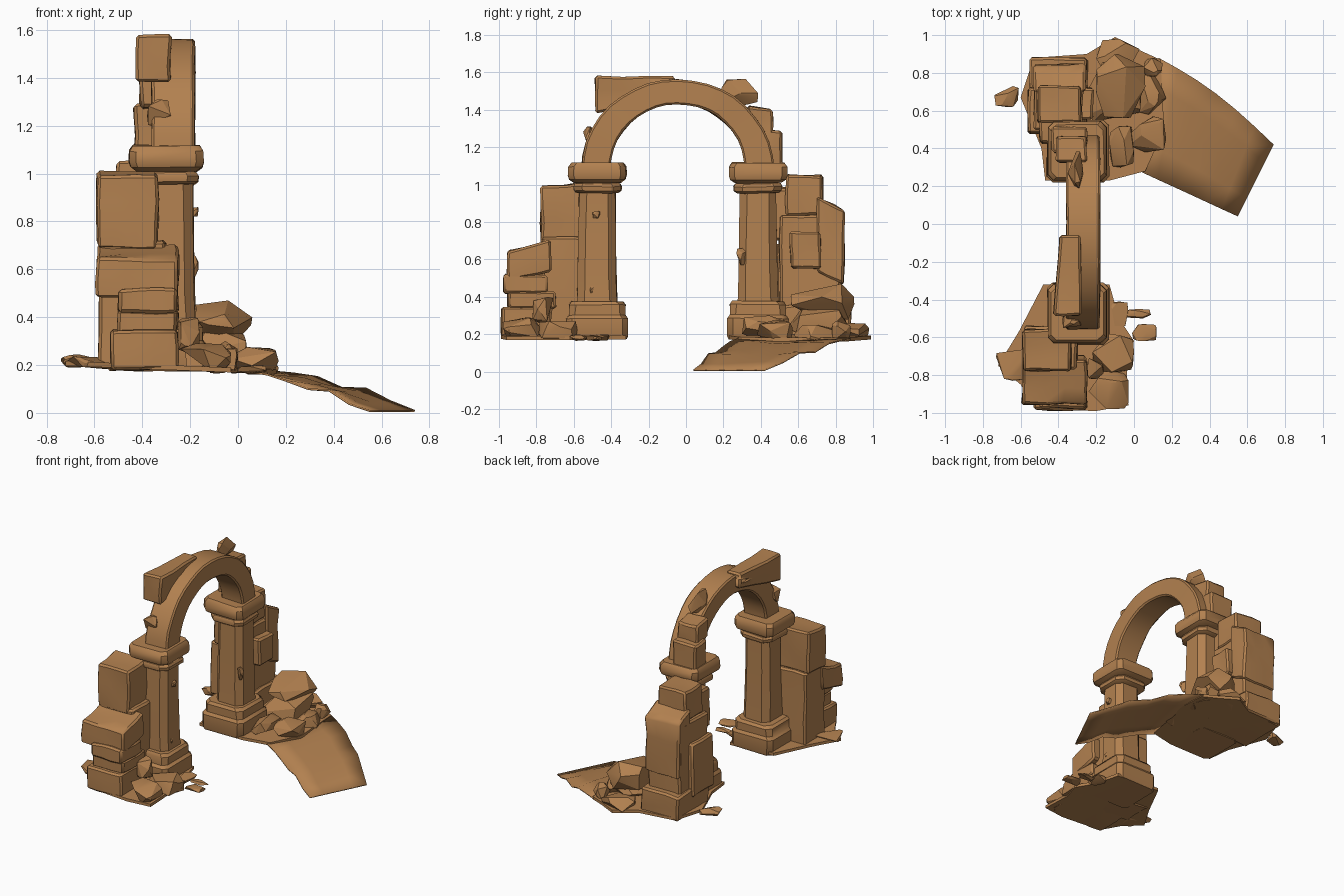
import bpy, bmesh, math, random
from mathutils import Vector, noise

if "Cube" in bpy.data.objects:
    bpy.data.objects.remove(bpy.data.objects["Cube"])

stone = bpy.data.materials.new("warm sandstone")
stone.diffuse_color = (0.45, 0.22, 0.08, 1)
stone.use_nodes = True
stone.node_tree.nodes["Principled BSDF"].inputs["Base Color"].default_value = stone.diffuse_color


def finish(bm, name, angle=35):
    bmesh.ops.recalc_face_normals(bm, faces=bm.faces[:])
    me = bpy.data.meshes.new(name)
    bm.to_mesh(me)
    bm.free()
    ob = bpy.data.objects.new(name, me)
    me.materials.append(stone)
    bpy.context.collection.objects.link(ob)
    bpy.context.view_layer.objects.active = ob
    ob.select_set(True)
    bpy.ops.object.shade_smooth_by_angle(angle=math.radians(angle))
    ob.select_set(False)
    return ob


def roughen(bm, amount):
    for v in bm.verts:
        v.co += noise.noise_vector(v.co * 7) * amount


def block(name, x0, x1, y0, y1, z0, z1, rough=0.012, bevel=0.012, tilt=(0, 0)):
    """Worn stone block; tilt shifts z along x and y."""
    bm = bmesh.new()
    bmesh.ops.create_cube(bm, size=1)
    c = Vector(((x0 + x1) / 2, (y0 + y1) / 2, (z0 + z1) / 2))
    for v in bm.verts:
        v.co = Vector((v.co.x * (x1 - x0), v.co.y * (y1 - y0), v.co.z * (z1 - z0)))
        v.co.z += v.co.x * tilt[0] + v.co.y * tilt[1]
        v.co += c
    bmesh.ops.bevel(bm, geom=bm.edges[:], offset=bevel, segments=1, affect='EDGES')
    long_edges = [e for e in bm.edges if e.calc_length() > 0.08]
    bmesh.ops.subdivide_edges(bm, edges=long_edges, cuts=2, use_grid_fill=True)
    roughen(bm, rough)
    return finish(bm, name)


def rock(name, x0, x1, y0, y1, z0, z1, seed, n=16):
    """Angular boulder: hull of random points stretched to the given box."""
    rnd = random.Random(seed)
    bm = bmesh.new()
    pts = []
    for i in range(n):
        p = Vector([rnd.gauss(0, 1) for _ in range(3)]).normalized()
        m = max(abs(a) for a in p)
        pts.append(p / m ** 0.7)
    lo = [min(p[k] for p in pts) for k in range(3)]
    hi = [max(p[k] for p in pts) for k in range(3)]
    a, b = (x0, y0, z0), (x1, y1, z1)
    for p in pts:
        bm.verts.new([a[k] + (p[k] - lo[k]) / (hi[k] - lo[k]) * (b[k] - a[k]) for k in range(3)])
    r = bmesh.ops.convex_hull(bm, input=bm.verts[:])
    bmesh.ops.delete(bm, geom=[v for v in r['geom_interior'] if isinstance(v, bmesh.types.BMVert)], context='VERTS')
    return finish(bm, name, 20)


def loft(name, cx, cy, rings):
    """Stack of chamfered squares: (half width, chamfer, z)."""
    bm = bmesh.new()
    prev = None
    for h, c, z in rings:
        k = h - c
        pts = [(h, -k), (h, k), (k, h), (-k, h), (-h, k), (-h, -k), (-k, -h), (k, -h)]
        ring = [bm.verts.new((cx + x, cy + y, z)) for x, y in pts]
        if prev:
            for i in range(8):
                bm.faces.new((prev[i], prev[(i + 1) % 8], ring[(i + 1) % 8], ring[i]))
        else:
            bm.faces.new(ring)
        prev = ring
    bm.faces.new(prev)
    roughen(bm, 0.006)
    return finish(bm, name)


def floor(name, pts):
    """Thin broken ground slab that slopes gently toward +x."""
    bm = bmesh.new()
    f = bm.faces.new([bm.verts.new((x, y, 0.168 - 0.04 * x)) for x, y in pts])
    ex = bmesh.ops.extrude_face_region(bm, geom=[f])
    for v in ex['geom']:
        if isinstance(v, bmesh.types.BMVert):
            v.co.z += 0.02
    return finish(bm, name)


# Columns: plinth, shaft, neck roll and capital
for side, cy in (("near", -0.475), ("far", 0.385)):
    loft(side + "_plinth", -0.297, cy, [(0.158, .03, .175), (.165, .03, .19), (.165, .03, .285), (.15, .03, .305),
                                        (.15, .035, .36), (.137, .04, .378)])
    loft(side + "_shaft", -0.285, cy, [(.108, .04, .36), (.104, .04, .5), (.1, .04, .75), (.097, .04, .97)])
    loft(side + "_neck_roll", -0.295, cy, [(.11, .04, .955), (.127, .045, .967), (.13, .045, .99), (.122, .045, 1.005),
                                           (.105, .04, 1.012), (.115, .04, 1.03)])
    loft(side + "_capital", -0.3, cy, [(.125, .03, 1.01), (.15, .03, 1.028), (.157, .03, 1.05), (.155, .03, 1.095),
                                       (.14, .03, 1.118)])

# Arch swept between the capitals
bm = bmesh.new()
prev = None
N = 20
for i in range(N + 1):
    t = math.pi * i / N
    c, s = math.cos(t), math.sin(t)
    ring = [bm.verts.new((x, -0.045 + a * c, 1.08 + b * s)) for x, a, b in
            ((-.35, .515, .483), (-.19, .515, .483), (-.18, .505, .473), (-.18, .37, .36),
             (-.19, .36, .35), (-.35, .36, .35), (-.36, .37, .36), (-.36, .505, .473))]
    if prev:
        for k in range(8):
            bm.faces.new((prev[k], prev[(k + 1) % 8], ring[(k + 1) % 8], ring[k]))
    else:
        bm.faces.new(ring)
    prev = ring
bm.faces.new(prev)
roughen(bm, 0.006)
finish(bm, "arch")

# Broken masonry clinging to the arch
ob = block("arch_top_block", -.43, -.28, -.485, -.06, 1.38, 1.578, .008)
for v in ob.data.vertices:
    t = (v.co.y + .485) / .425
    v.co.x += max(0, t) * .04 * (1 if v.co.x < -.35 else 0)
    if v.co.z < 1.47:
        v.co.z += .09 * max(0, t)
rock("arch_loose_stone", -.35, -.27, .19, .385, 1.42, 1.565, 3)
block("arch_shoulder_upper", -.41, -.25, .33, .465, 1.27, 1.415, tilt=(0, -.15))
block("arch_shoulder_lower", -.435, -.25, .38, .515, 1.09, 1.29, tilt=(0, -.1))
rock("arch_side_chip", -.38, -.28, -.55, -.48, 1.2, 1.31, 5)

# Ruined wall beside the near column
block("near_wall_core", -.58, -.3, -.77, -.54, .18, .72)
block("near_wall_top", -.59, -.335, -.775, -.56, .7, 1.0, tilt=(0, .12))
block("near_stack_base", -.53, -.25, -.985, -.72, .18, .345)
block("near_stack_thin", -.5, -.25, -.955, -.7, .335, .43)
block("near_stack_mid", -.5, -.25, -.975, -.74, .42, .52)
block("near_stack_top", -.59, -.25, -.955, -.72, .51, .675, tilt=(0, .25))

# Ruined wall beside the far column
block("far_wall_base", -.55, -.25, .52, .88, .18, .36)
block("far_wall_core", -.53, -.27, .5, .83, .33, .84)
block("far_wall_outer", -.53, -.26, .7, .845, .5, .9, tilt=(0, -.5))
block("far_wall_top", -.51, -.28, .535, .73, .84, 1.048)
block("far_wall_shoulder", -.5, -.3, .43, .58, .7, .98)
block("far_wall_inner_face", -.3, -.215, .555, .72, .55, .75)
block("far_wall_back_face", -.56, -.42, .48, .72, .3, .68)

# Ground slabs and the sloping path
floor("near_ground", [(-.72, -.75), (-.61, -.57), (-.48, -.32), (-.13, -.32), (-.08, -.5), (0, -.62), (-.04, -.74),
                      (-.03, -.96), (-.2, -.99), (-.52, -.98), (-.6, -.85)])
floor("far_ground", [(-.6, .67), (-.53, .88), (-.25, .9), (-.1, .99), (.03, .92), (.14, .87), (.16, .5), (.06, .28),
                     (-.13, .23), (-.47, .23), (-.49, .4)])
bm = bmesh.new()
heights = [.178, .165, .152, .118, .1, .05, .012]
rows = []
for i, z in enumerate(heights):
    u = i / 6
    a = Vector((.04 + .51 * u, .275 - .235 * u, 0))
    b = Vector((.13 + .61 * u, .88 - .46 * u + .04 * math.sin(u * math.pi), 0))
    rows.append([bm.verts.new(a.lerp(b, j / 4) + Vector((0, 0, z - .012 * (1 - j / 4) * math.sin(u * math.pi)
                 + .01 * math.sin(i * 2 + j * 1.3) * math.sin(u * math.pi)))) for j in range(5)])
for r, q in zip(rows, rows[1:]):
    for j in range(4):
        bm.faces.new((r[j], q[j], q[j + 1], r[j + 1]))
path = finish(bm, "sloping_path", 50)
mod = path.modifiers.new("thickness", 'SOLIDIFY')
mod.thickness = 0.008

# Boulders and rubble: box limits and seed
rubble = [
    (-.2, .06, .56, .9, .28, .47, 11), (-.24, .04, .54, .86, .17, .36, 12), (-.13, .0, .3, .52, .17, .3, 13),
    (-.03, .17, .38, .57, .16, .275, 14), (.02, .17, .58, .8, .16, .25, 15), (.05, .15, .78, .88, .16, .27, 16),
    (-.2, .03, .8, .98, .17, .26, 17), (-.74, -.61, .62, .73, .19, .245, 18), (-.22, 0, -.79, -.58, .17, .27, 19),
    (-.24, -.03, -.98, -.78, .17, .29, 20), (-.04, .09, -.5, -.45, .165, .19, 21), (-.01, .12, -.62, -.53, .165, .2, 22),
    (-.25, -.16, -.82, -.71, .25, .4, 23), (-.73, -.55, -.83, -.66, .185, .235, 24), (-.12, -.03, -.54, -.41, .165, .2, 25),
    # small chips on the shafts
    (-.21, -.165, .27, .32, .57, .66, 31), (-.2, -.165, -.5, -.46, .82, .86, 32), (-.2, -.17, -.52, -.48, .42, .46, 33),
]
for i, (*box, seed) in enumerate(rubble):
    rock("rubble_%02d" % (i + 1), *box, seed)
